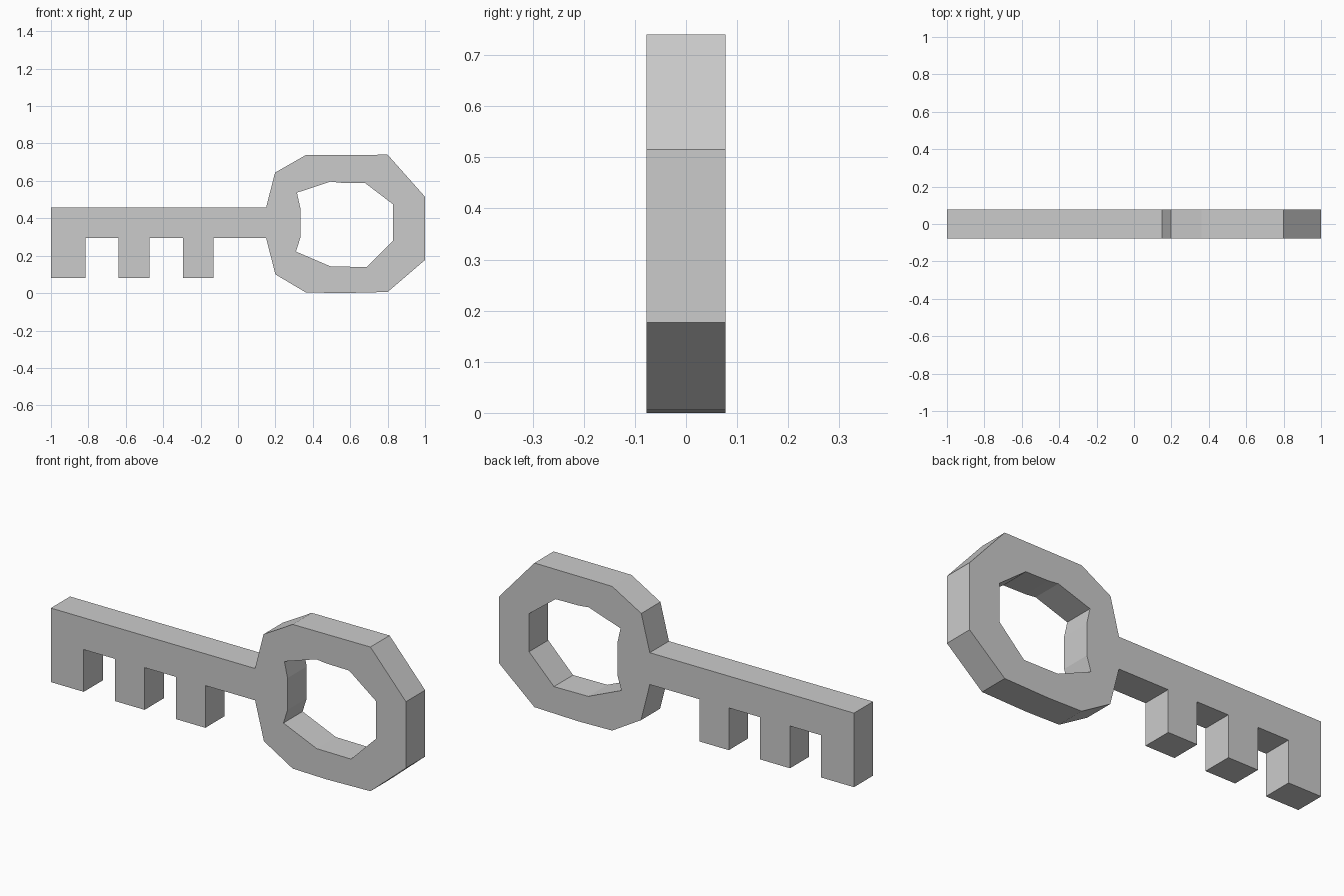
import bpy, bmesh
from math import radians
from mathutils import Matrix

if "Cube" in bpy.data.objects:
    bpy.data.objects.remove(bpy.data.objects["Cube"])

HALF_THICK = 0.077
SHAFT_TOP, SHAFT_BOTTOM, TOOTH_BOTTOM = 0.457, 0.295, 0.08

# Bow (ring) outline, clockwise from the shaft's top to its bottom
bow = [(0.15, SHAFT_TOP), (0.198, 0.644), (0.362, 0.738), (0.80, 0.74),
       (1.0, 0.515), (1.0, 0.177), (0.80, 0.006), (0.55, 0.0), (0.362, 0.004),
       (0.20, 0.10), (0.15, SHAFT_BOTTOM)]

# Teeth, right to left; the last one is flush with the shaft's end
teeth = []
for left, right in [(-0.295, -0.13), (-0.64, -0.472), (-1.0, -0.815)]:
    teeth += [(right, SHAFT_BOTTOM), (right, TOOTH_BOTTOM), (left, TOOTH_BOTTOM)]
    if left > -1.0:
        teeth.append((left, SHAFT_BOTTOM))

outline = bow + teeth + [(-1.0, SHAFT_TOP)]

# Hole through the bow
hole = [(0.333, SHAFT_TOP), (0.315, 0.537), (0.495, 0.596), (0.55, 0.59),
        (0.68, 0.588), (0.83, 0.474), (0.83, 0.28), (0.69, 0.14),
        (0.497, 0.142), (0.31, 0.222), (0.333, SHAFT_BOTTOM)]


def extruded_plate(name, loops, half_depth):
    """Filled profile with holes, extruded along y and turned into a mesh."""
    curve = bpy.data.curves.new(name + "_profile", 'CURVE')
    curve.dimensions = '2D'
    curve.fill_mode = 'BOTH'
    curve.extrude = half_depth
    for loop in loops:
        spline = curve.splines.new('POLY')
        spline.points.add(len(loop) - 1)
        for point, (x, z) in zip(spline.points, loop):
            point.co = (x, z, 0, 1)
        spline.use_cyclic_u = True
    profile = bpy.data.objects.new(name + "_profile", curve)
    bpy.context.collection.objects.link(profile)
    bpy.context.view_layer.update()
    evaluated = profile.evaluated_get(bpy.context.evaluated_depsgraph_get())
    mesh = bpy.data.meshes.new_from_object(evaluated)
    bpy.data.objects.remove(profile)

    # Stand the plate upright, weld the caps to the rim, keep faces flat
    bm = bmesh.new()
    bm.from_mesh(mesh)
    bm.transform(Matrix.Rotation(radians(90), 4, 'X'))
    bmesh.ops.remove_doubles(bm, verts=bm.verts, dist=0.0005)
    bmesh.ops.recalc_face_normals(bm, faces=bm.faces)
    for face in bm.faces:
        face.smooth = False
    bm.to_mesh(mesh)
    bm.free()
    obj = bpy.data.objects.new(name, mesh)
    bpy.context.collection.objects.link(obj)
    return obj


extruded_plate("key", [outline, hole], HALF_THICK)
